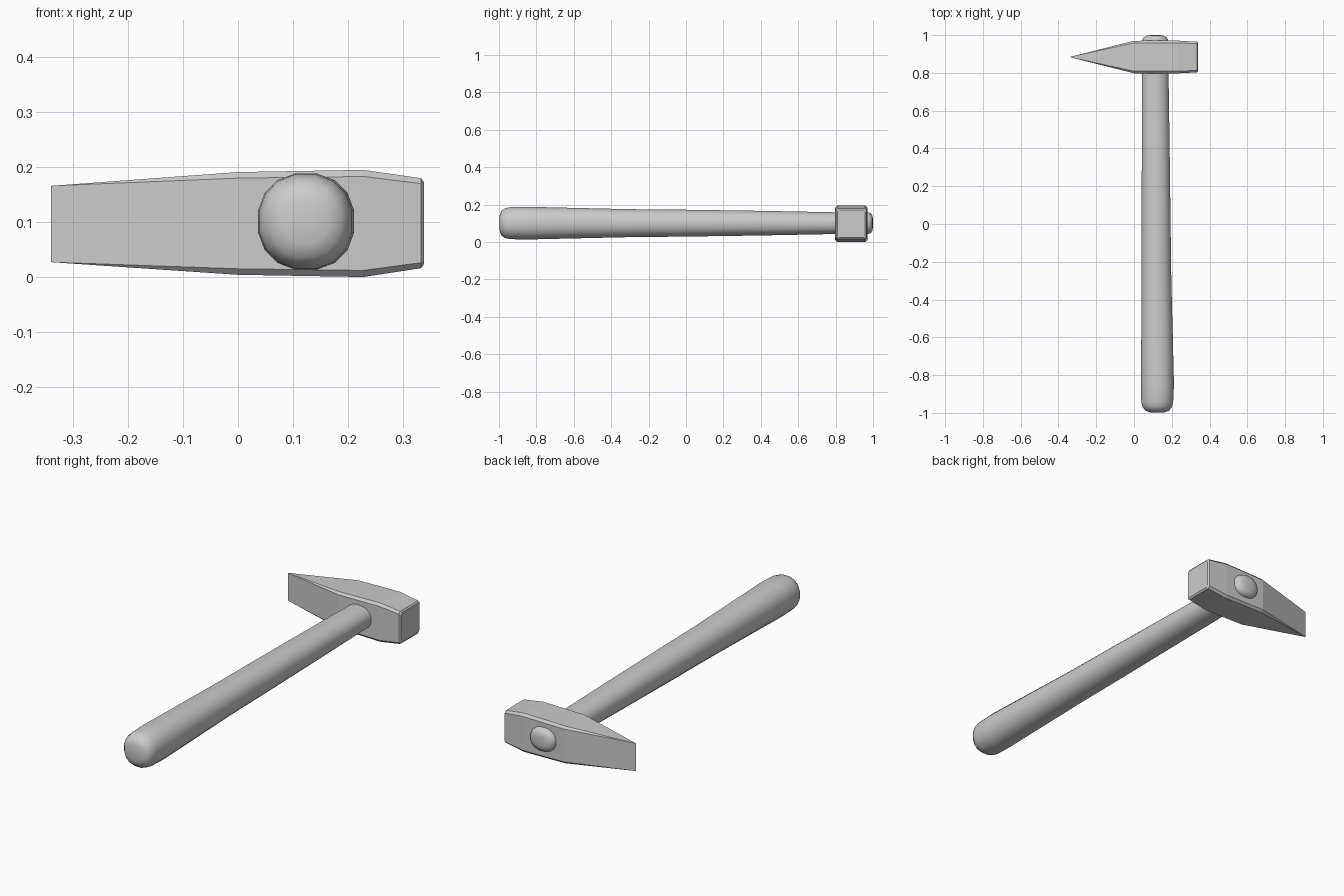
import bpy, bmesh, math

if "Cube" in bpy.data.objects:
    bpy.data.objects.remove(bpy.data.objects["Cube"])


def loft(name, rings):
    """Skin a list of equal-length vertex rings and cap both ends."""
    bm = bmesh.new()
    loops = [[bm.verts.new(p) for p in ring] for ring in rings]
    n = len(loops[0])
    for a, b in zip(loops, loops[1:]):
        for i in range(n):
            j = (i + 1) % n
            bm.faces.new((a[i], a[j], b[j], b[i]))
    bm.faces.new(loops[0])
    bm.faces.new(loops[-1])
    bmesh.ops.remove_doubles(bm, verts=bm.verts, dist=0.0003)
    bmesh.ops.recalc_face_normals(bm, faces=bm.faces)
    mesh = bpy.data.meshes.new(name)
    bm.to_mesh(mesh)
    bm.free()
    obj = bpy.data.objects.new(name, mesh)
    bpy.context.collection.objects.link(obj)
    return obj


def oval(y, cx, rx, rz, cz=0.101, sides=16, power=2.2):
    """Slightly squared oval ring across the handle."""
    pts = []
    for i in range(sides):
        a = 2 * math.pi * (i + 0.5) / sides
        c, s = math.cos(a), math.sin(a)
        pts.append((cx + rx * math.copysign(abs(c) ** (2 / power), c), y,
                    cz + rz * math.copysign(abs(s) ** (2 / power), s)))
    return pts


def block(x, hy, z0, z1, c, cy=0.884):
    """Rectangular ring across the head with chamfered corners."""
    zc, hz = (z0 + z1) / 2, (z1 - z0) / 2
    d = min(c, hy)
    yz = [(hy, hz - c), (hy - d, hz), (d - hy, hz), (-hy, hz - c),
          (-hy, c - hz), (d - hy, -hz), (hy - d, -hz), (hy, c - hz)]
    return [(x, cy + y, zc + z) for y, z in yz]


# Head: wedge peen on the left, striking face on the right
loft("hammer_head", [
    block(-0.340, 0.0005, 0.027, 0.166, 0.0),
    block(0.000, 0.086, 0.004, 0.191, 0.011),
    block(0.228, 0.087, 0.000, 0.195, 0.012),
    block(0.333, 0.081, 0.016, 0.180, 0.010),
    block(0.339, 0.074, 0.024, 0.172, 0.008),
])

# Handle: swollen grip, tapering through the head to a domed end
handle = loft("handle", [oval(*r) for r in [
    (-0.997, 0.123, 0.040, 0.040),
    (-0.988, 0.123, 0.064, 0.066),
    (-0.968, 0.123, 0.080, 0.081),
    (-0.940, 0.123, 0.086, 0.087),
    (-0.850, 0.124, 0.089, 0.089),
    (-0.600, 0.122, 0.085, 0.083),
    (-0.300, 0.119, 0.080, 0.076),
    (0.000, 0.117, 0.078, 0.073),
    (0.400, 0.115, 0.075, 0.067),
    (0.800, 0.112, 0.072, 0.059),
    (0.975, 0.112, 0.070, 0.059),
    (0.988, 0.112, 0.062, 0.054),
    (0.997, 0.112, 0.045, 0.040),
    (1.000, 0.112, 0.022, 0.020),
]])
bpy.context.view_layer.objects.active = handle
handle.select_set(True)
bpy.ops.object.shade_smooth_by_angle(angle=math.radians(50))
